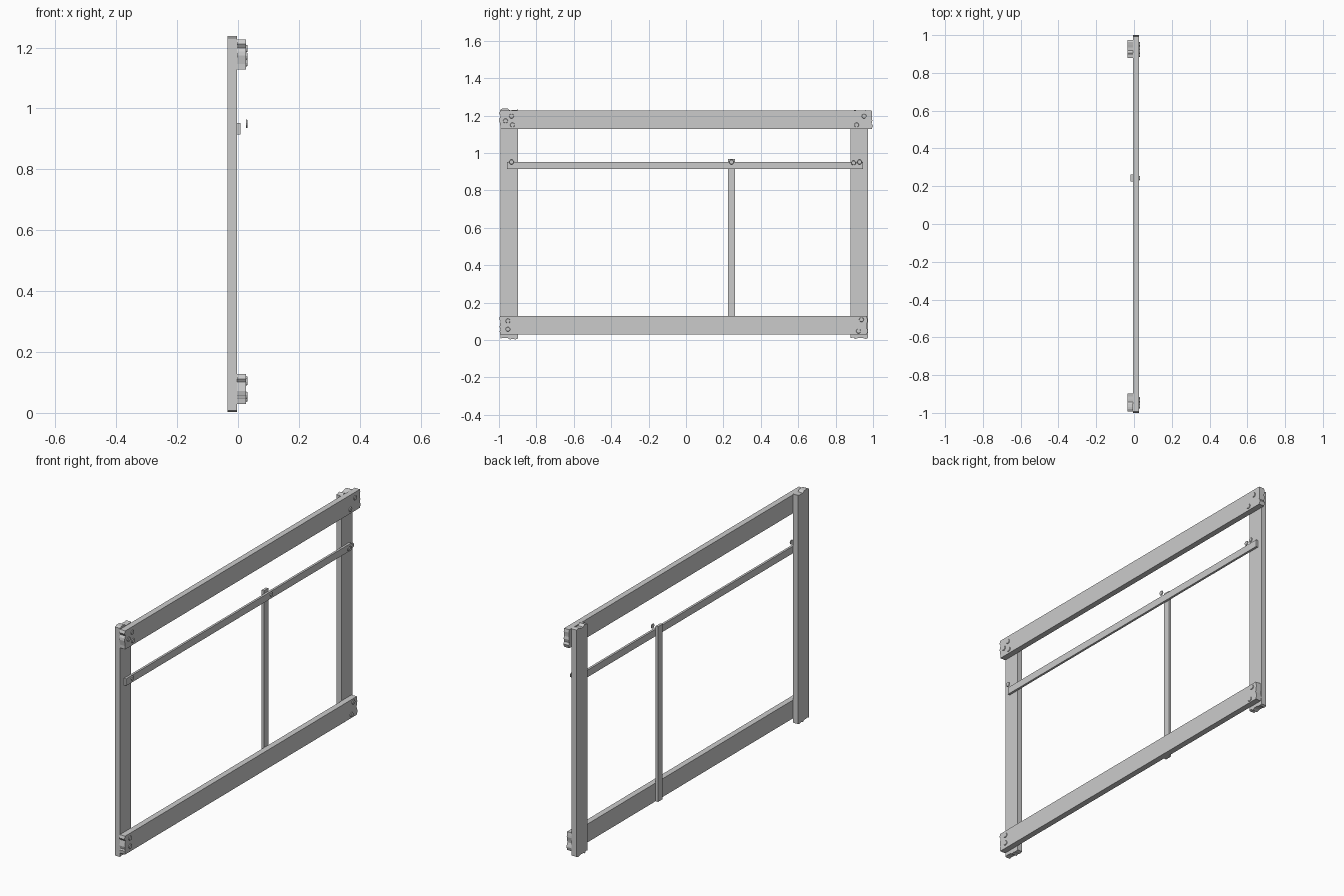
import bpy, bmesh, random
from math import pi
from mathutils import Matrix

if "Cube" in bpy.data.objects:
    bpy.data.objects.remove(bpy.data.objects["Cube"])

random.seed(4)


def board(name, x0, x1, length, width, upright=False, jag=0.0, steps=7):
    """Plank extruded along x, with splintered ends when jag > 0."""
    l0, l1 = length
    w0, w1 = width
    n = steps if jag else 1
    ts = [i / n for i in range(n + 1)]
    for i in range(1, n):
        ts[i] += random.uniform(-0.3, 0.3) / n

    def end(l, sign):
        return [(l - sign * (random.uniform(0, jag) if 0 < i < n else jag * 0.6),
                 w0 + (w1 - w0) * t) for i, t in enumerate(ts)]

    outline = end(l0, -1)[::-1] + end(l1, 1)
    if upright:
        outline = [(w, l) for l, w in outline]
    bm = bmesh.new()
    face = bm.faces.new([bm.verts.new((x0, y, z)) for y, z in outline])
    out = bmesh.ops.extrude_face_region(bm, geom=[face])
    verts = [v for v in out["geom"] if isinstance(v, bmesh.types.BMVert)]
    bmesh.ops.translate(bm, verts=verts, vec=(x1 - x0, 0, 0))
    bmesh.ops.recalc_face_normals(bm, faces=bm.faces)
    finish(name, bm)


def finish(name, bm):
    mesh = bpy.data.meshes.new(name)
    bm.to_mesh(mesh)
    bm.free()
    bpy.context.collection.objects.link(bpy.data.objects.new(name, mesh))


# Posts at the back
board("left_post", -0.034, -0.004, (0.0, 1.24), (-0.992, -0.898), True, 0.013)
board("right_post", -0.034, -0.004, (0.003, 1.233), (0.88, 0.973), True, 0.013)

# Wide rails across the face
board("top_rail", -0.004, 0.027, (-1.0, 1.0), (1.128, 1.227), False, 0.012)
board("bottom_rail", -0.004, 0.027, (-1.0, 0.973), (0.03, 0.128), False, 0.01)

# Thin inner bars
board("middle_rail", -0.004, 0.008, (-0.957, 0.947), (0.914, 0.952))
board("inner_upright", -0.018, -0.004, (0.03, 0.968), (0.225, 0.262), True)

# Nail heads, all in one plane at the front of the wide rails
nails = [(-0.933, 1.197), (-0.965, 1.172), (-0.928, 1.15), (0.952, 1.197), (0.912, 1.15),
         (-0.933, 0.952), (0.243, 0.952), (0.896, 0.947), (0.928, 0.952),
         (-0.952, 0.102), (-0.952, 0.058), (0.938, 0.109), (0.922, 0.048)]
bm = bmesh.new()
for y, z in nails:
    bmesh.ops.create_cone(bm, cap_ends=True, segments=10, radius1=0.013, radius2=0.011,
                          depth=0.005,
                          matrix=Matrix.Translation((0.0285, y, z)) @ Matrix.Rotation(pi / 2, 4, 'Y'))
finish("nail_heads", bm)
